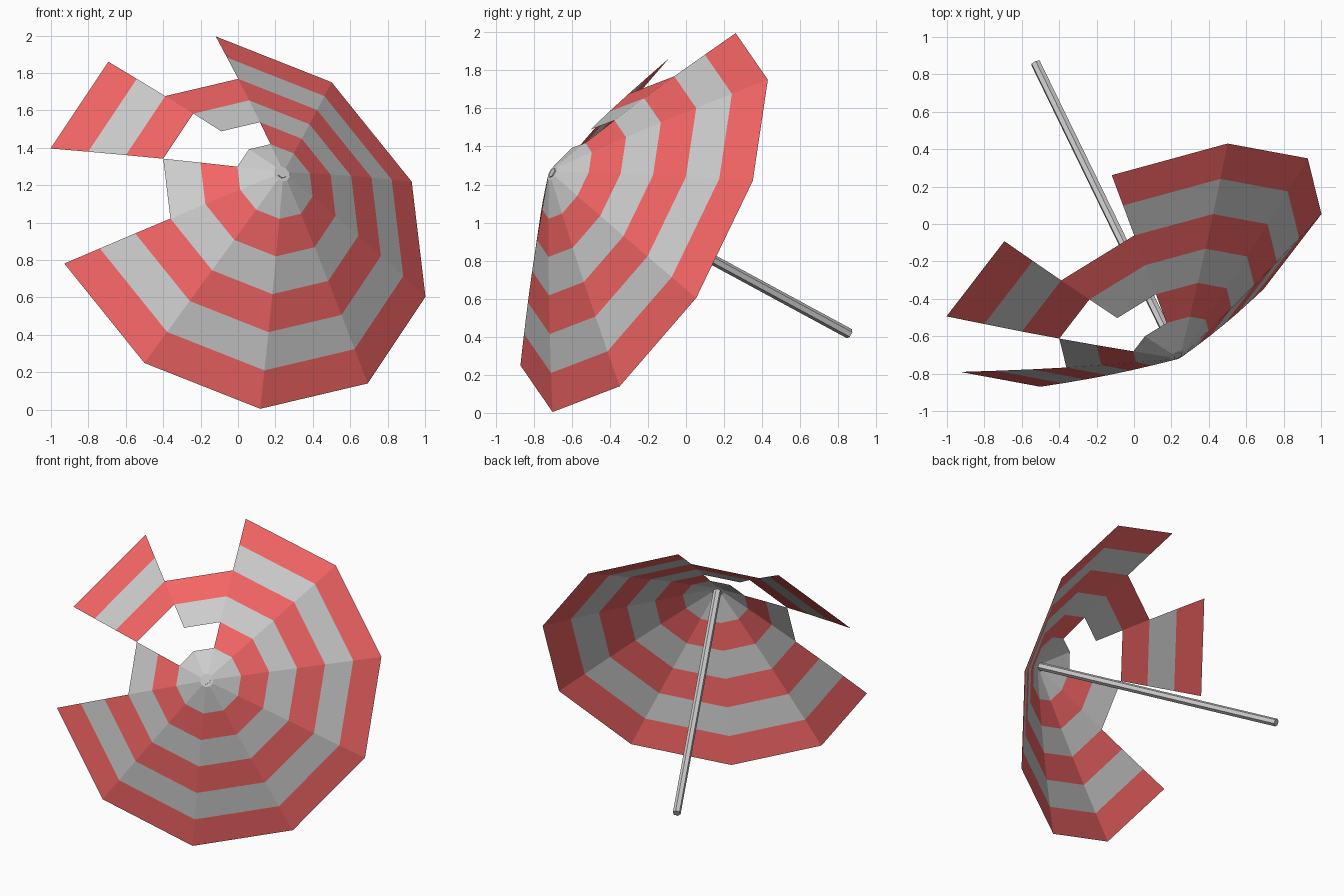
import bpy, bmesh, math
from mathutils import Vector, Matrix

if "Cube" in bpy.data.objects:
    bpy.data.objects.remove(bpy.data.objects["Cube"])

# Umbrella frame: rim centre, axis towards the tip, two rim directions
axis = Vector((0.394, -0.809, 0.438)).normalized()
centre = Vector((0.0, -0.22, 1.0))
e1 = Vector((0.5, 0.65, 0.75))
e1 = (e1 - axis * e1.dot(axis)).normalized()
e2 = e1.cross(axis)

SIDES, RINGS = 10, 6
R_RIM, R_TOP, HEIGHT = 1.112, 0.045, 0.595
# Torn panels: sector -> missing stripes (0 = next to the tip)
TORN = {6: {3, 4, 5}, 7: {1, 2}, 8: {1, 4, 5}}


def material(name, colour):
    m = bpy.data.materials.new(name)
    m.diffuse_color = colour
    m.use_nodes = True
    m.node_tree.nodes["Principled BSDF"].inputs["Base Color"].default_value = m.diffuse_color
    return m


def make_object(name, bm, mats=()):
    mesh = bpy.data.meshes.new(name)
    bm.to_mesh(mesh)
    bm.free()
    for m in mats:
        mesh.materials.append(m)
    obj = bpy.data.objects.new(name, mesh)
    bpy.context.collection.objects.link(obj)
    return obj


# Canopy: thin striped ten-sided cone with torn panels
bm = bmesh.new()
rings = []
for i in range(RINGS + 1):
    t = i / RINGS
    r = R_TOP + (R_RIM - R_TOP) * t
    h = HEIGHT * (1 - t) + 0.012 * math.sin(math.pi * t)
    rings.append([bm.verts.new(centre + axis * h
                               + (e1 * math.cos(a) + e2 * math.sin(a)) * r)
                  for a in (math.tau * k / SIDES for k in range(SIDES))])
bm.faces.new(rings[0][::-1])
for i in range(RINGS):
    for k in range(SIDES):
        if i in TORN.get(k, ()):
            continue
        n = (k + 1) % SIDES
        f = bm.faces.new((rings[i][k], rings[i][n], rings[i + 1][n], rings[i + 1][k]))
        f.material_index = i % 2
bmesh.ops.delete(bm, geom=[v for v in bm.verts if not v.link_faces], context='VERTS')
for f in bm.faces:
    f.normal_update()
    if f.normal.dot(axis) < 0:
        f.normal_flip()
make_object("canopy", bm, (material("grey_cloth", (0.8, 0.8, 0.8, 1)),
                           material("red_cloth", (0.9, 0.13, 0.13, 1))))

# Pole: six-sided rod from the tip down along the axis
top = centre + axis * (HEIGHT + 0.005)
bottom = centre - axis * 1.335
rot = Matrix((e1, e2, -axis)).transposed().to_4x4()
bm = bmesh.new()
bmesh.ops.create_cone(bm, cap_ends=True, segments=6, radius1=0.027, radius2=0.027,
                      depth=(top - bottom).length,
                      matrix=Matrix.Translation((top + bottom) / 2) @ rot)
make_object("pole", bm)
